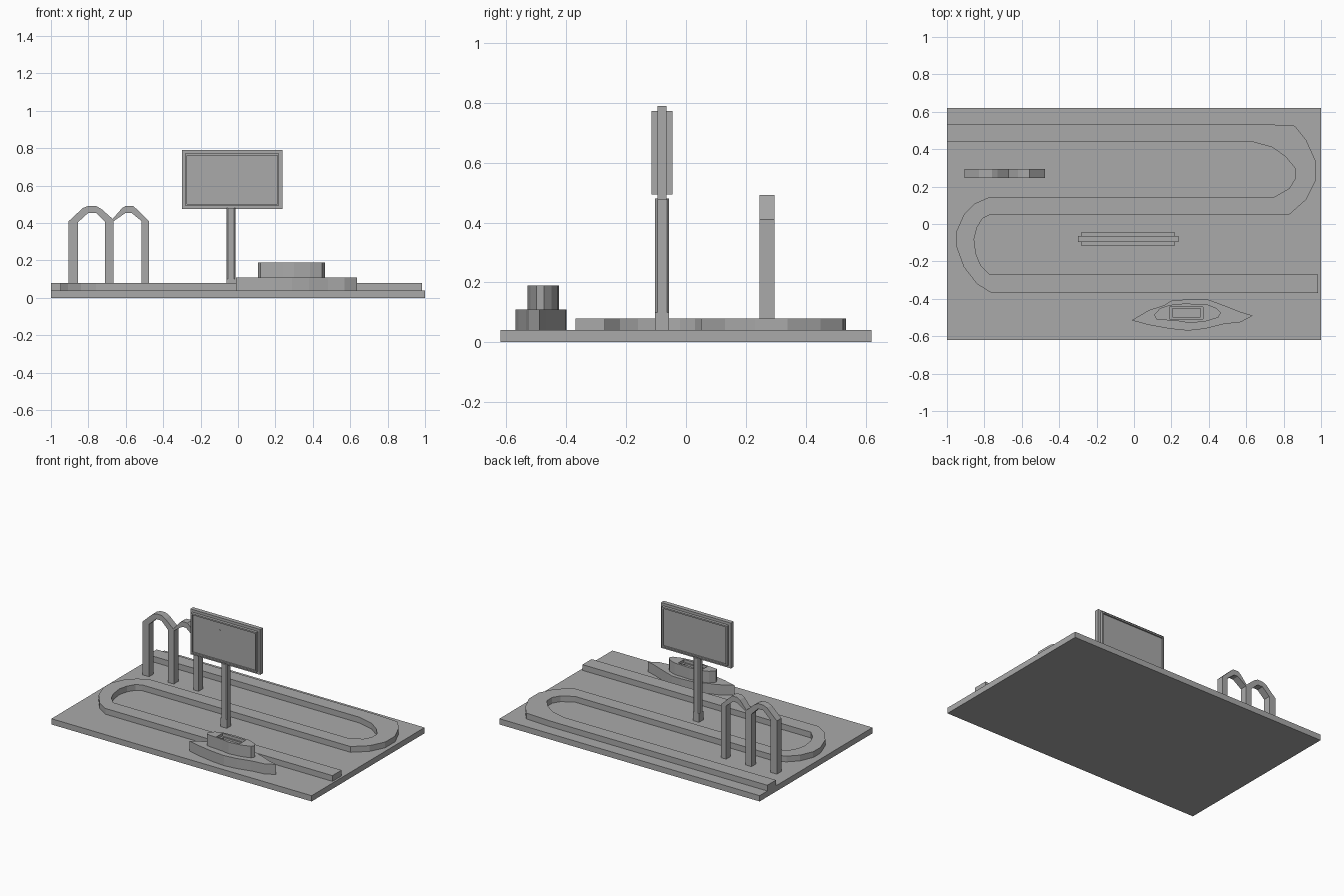
import bpy
import bmesh
from math import cos, sin, tau
from mathutils import Matrix

default_cube = bpy.data.objects.get("Cube")
if default_cube:
    bpy.data.objects.remove(default_cube, do_unlink=True)

GREY = (0.4, 0.4, 0.4, 1.0)
grey = bpy.data.materials.new("plain grey")
grey.use_nodes = True
grey.diffuse_color = GREY
grey.node_tree.nodes["Principled BSDF"].inputs["Base Color"].default_value = GREY

UPRIGHT = Matrix(((1, 0, 0, 0), (0, 0, -1, 0), (0, 1, 0, 0), (0, 0, 0, 1)))


def rectangle(left, right, low, high):
    return [(left, low), (right, low), (right, high), (left, high)]


def plate(name, outlines, start, end, upright=False):
    """Fill outlines (later ones are holes) and extrude along z, or along y if upright."""
    curve = bpy.data.curves.new(name, "CURVE")
    curve.dimensions = "2D"
    curve.fill_mode = "BOTH"
    curve.extrude = (end - start) / 2
    for outline in outlines:
        spline = curve.splines.new("POLY")
        spline.points.add(len(outline) - 1)
        for point, (across, up) in zip(spline.points, outline):
            point.co = (across, up, 0, 1)
        spline.use_cyclic_u = True
    source = bpy.data.objects.new(name + "_profile", curve)
    bpy.context.collection.objects.link(source)
    bpy.context.view_layer.update()
    mesh = bpy.data.meshes.new_from_object(
        source.evaluated_get(bpy.context.evaluated_depsgraph_get()))
    bpy.data.objects.remove(source, do_unlink=True)
    mesh.name = name
    middle = (start + end) / 2
    if upright:
        mesh.transform(Matrix.Translation((0, middle, 0)) @ UPRIGHT)
    else:
        mesh.transform(Matrix.Translation((0, 0, middle)))
    bm = bmesh.new()
    bm.from_mesh(mesh)
    bmesh.ops.remove_doubles(bm, verts=bm.verts, dist=0.0001)
    bmesh.ops.recalc_face_normals(bm, faces=bm.faces)
    for face in bm.faces:
        face.smooth = False
    bm.to_mesh(mesh)
    bm.free()
    mesh.materials.clear()
    mesh.materials.append(grey)
    part = bpy.data.objects.new(name, mesh)
    bpy.context.collection.objects.link(part)
    return part


# Ground slab
GROUND = 0.04
plate("ground_slab", [rectangle(-1, 1, -0.62, 0.62)], 0, GROUND)

# Winding raised track: both sides of the ribbon traced from the back end
right_outer = [(0.67, 0.535), (0.86, 0.525), (0.92, 0.45), (0.97, 0.34),
               (0.97, 0.23), (0.92, 0.13), (0.83, 0.05)]
right_inner = [(0.63, 0.44), (0.74, 0.41), (0.81, 0.36), (0.86, 0.3),
               (0.86, 0.24), (0.83, 0.19), (0.75, 0.145)]
left_outer = [(-0.77, 0.145), (-0.85, 0.11), (-0.91, 0.05), (-0.95, -0.04),
              (-0.95, -0.12), (-0.91, -0.23), (-0.84, -0.32), (-0.76, -0.37)]
left_inner = [(-0.77, 0.05), (-0.81, 0.03), (-0.84, -0.02), (-0.855, -0.08),
              (-0.845, -0.16), (-0.82, -0.22), (-0.77, -0.27)]
outside = [(-1, 0.535)] + right_outer + left_inner + [(0.985, -0.27)]
inside = [(-1, 0.44)] + right_inner + left_outer + [(0.985, -0.37)]
plate("track", [outside + inside[::-1]], GROUND, 0.08)

# Double arch on three legs
arch = [(-0.905, GROUND), (-0.905, 0.41), (-0.83, 0.48), (-0.8, 0.492),
        (-0.76, 0.492), (-0.73, 0.475), (-0.67, 0.422), (-0.62, 0.48),
        (-0.6, 0.492), (-0.56, 0.492), (-0.475, 0.41), (-0.475, GROUND),
        (-0.515, GROUND), (-0.515, 0.41), (-0.57, 0.455), (-0.6, 0.455),
        (-0.665, 0.41), (-0.665, GROUND), (-0.71, GROUND), (-0.71, 0.405),
        (-0.76, 0.455), (-0.8, 0.455), (-0.855, 0.405), (-0.855, GROUND)]
plate("double_arch", [arch], 0.245, 0.295, upright=True)

# Sign post: square foot and collar with a chamfered shaft between
POST_X, POST_Y, HALF, CUT = -0.037, -0.08, 0.024, 0.016
square = rectangle(POST_X - HALF, POST_X + HALF, POST_Y - HALF, POST_Y + HALF)
shaft = []
for a, b in ((HALF, CUT), (CUT, HALF), (-CUT, HALF), (-HALF, CUT),
             (-HALF, -CUT), (-CUT, -HALF), (CUT, -HALF), (HALF, -CUT)):
    shaft.append((POST_X + a, POST_Y + b))
plate("post_foot", [square], GROUND, 0.1)
plate("post_shaft", [shaft], 0.1, 0.48)

# Sign board with a thin raised rim on both faces
plate("sign_board", [rectangle(-0.3, 0.237, 0.475, 0.79)], -0.095, -0.065, upright=True)
rim = [rectangle(-0.283, 0.22, 0.493, 0.772), rectangle(-0.273, 0.21, 0.503, 0.762)]
screen = [rim[1]]
for side, near, far, inset in (("front", -0.115, -0.095, -0.105),
                               ("back", -0.065, -0.045, -0.055)):
    plate("sign_rim_" + side, rim, near, far, upright=True)
    low, high = (inset, far) if side == "front" else (near, inset)
    plate("sign_screen_" + side, screen, low, high, upright=True)
dot = [(-0.067 + 0.008 * cos(tau * i / 8), 0.705 + 0.008 * sin(tau * i / 8))
       for i in range(8)]
plate("screen_dot", [dot], -0.108, -0.105, upright=True)

# Boat: pointed hull, oval cabin, stepped rectangular well
hull = [(-0.012, -0.515), (0.08, -0.46), (0.16, -0.435), (0.2, -0.41),
        (0.32, -0.4), (0.39, -0.402), (0.44, -0.42), (0.52, -0.45),
        (0.57, -0.47), (0.635, -0.49), (0.57, -0.525), (0.48, -0.535),
        (0.38, -0.56), (0.29, -0.57), (0.19, -0.56), (0.08, -0.54)]
cabin = [(0.108, -0.485), (0.14, -0.45), (0.19, -0.433), (0.27, -0.425),
         (0.39, -0.43), (0.44, -0.45), (0.465, -0.475), (0.45, -0.5),
         (0.385, -0.52), (0.3, -0.53), (0.24, -0.52), (0.12, -0.51)]
well = rectangle(0.19, 0.37, -0.508, -0.443)
well_floor = rectangle(0.205, 0.355, -0.498, -0.453)
plate("boat_hull", [hull], GROUND, 0.11)
plate("boat_cabin_lower", [cabin, well_floor], 0.11, 0.17)
plate("boat_cabin_upper", [cabin, well], 0.17, 0.19)
